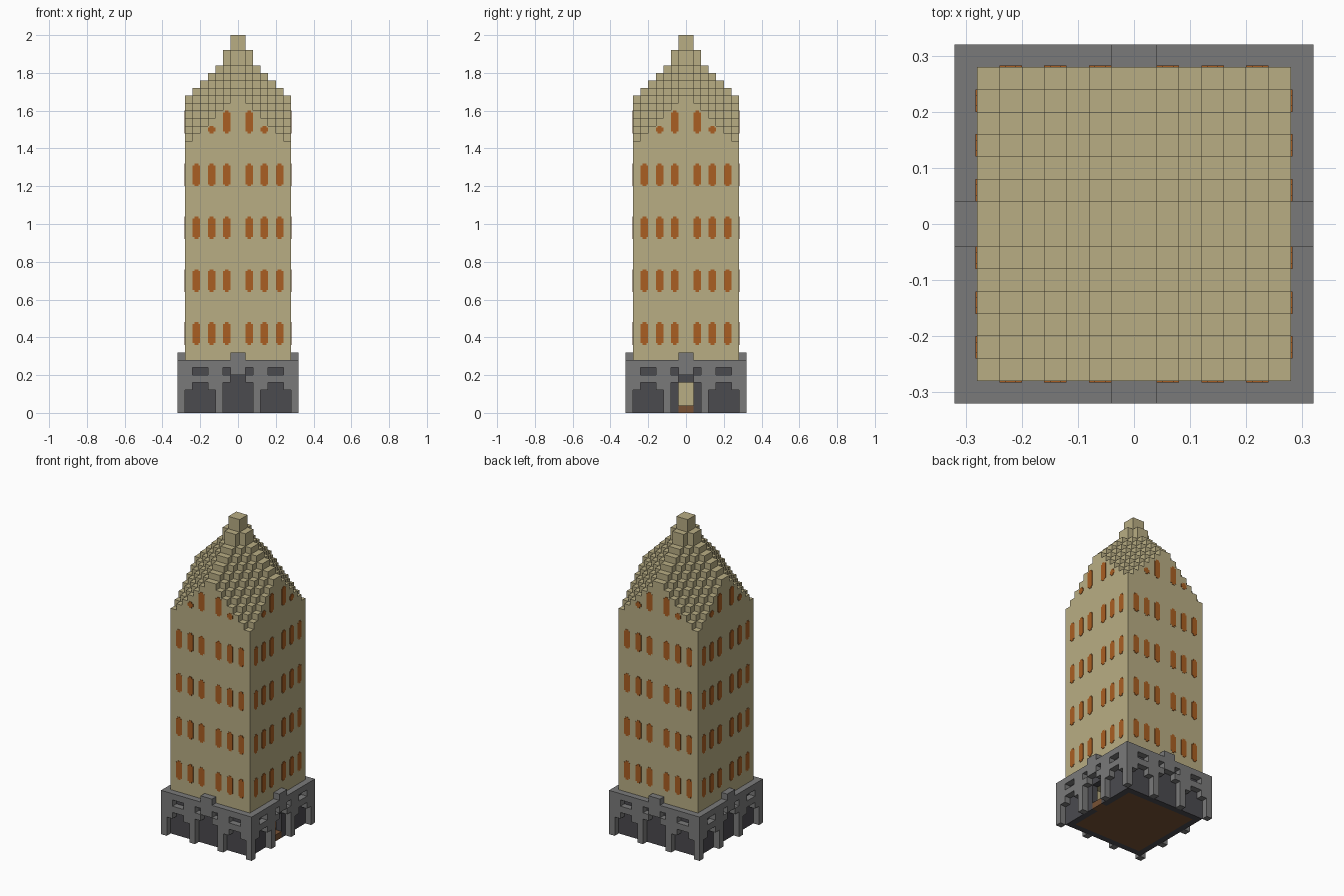
import bpy, bmesh
from math import pi
from mathutils import Matrix, Vector

cube = bpy.data.objects.get("Cube")
if cube:
    bpy.data.objects.remove(cube, do_unlink=True)

U = 0.04  # one block


def material(name, r, g, b):
    m = bpy.data.materials.new(name)
    m.use_nodes = True
    m.diffuse_color = (r, g, b, 1)
    m.node_tree.nodes["Principled BSDF"].inputs["Base Color"].default_value = (r, g, b, 1)
    return m


SAND = material("sandstone", 0.485, 0.423, 0.231)
GREY = material("grey_stone", 0.195, 0.195, 0.195)
DARK = material("dark_stone", 0.07, 0.069, 0.078)
AMBER = material("amber_window", 0.40, 0.114, 0.016)
WOOD = material("brown_wood", 0.19, 0.085, 0.035)


def build(name, boxes, mat, turns=(0,)):
    """Boxes are (x0, x1, y0, y1, z0, z1) in blocks, repeated by quarter turns."""
    bm = bmesh.new()
    for t in turns:
        rot = Matrix.Rotation(t * pi / 2, 4, "Z")
        for x0, x1, y0, y1, z0, z1 in boxes:
            mid = Vector((x0 + x1, y0 + y1, z0 + z1)) * U / 2
            size = Vector((x1 - x0, y1 - y0, z1 - z0)) * U
            bmesh.ops.create_cube(
                bm, size=1,
                matrix=rot @ Matrix.Translation(mid) @ Matrix.Diagonal(size.to_4d()))
    me = bpy.data.meshes.new(name)
    bm.to_mesh(me)
    bm.free()
    me.materials.append(mat)
    ob = bpy.data.objects.new(name, me)
    bpy.context.collection.objects.link(ob)
    return ob


def mirrored(boxes):
    return boxes + [(-b[1], -b[0], *b[2:]) for b in boxes]


ALL = range(4)

# Tower shaft
build("tower_walls", [(-7, 7, -7, 7, 7, 36)], SAND)

# Stepped roof with four gables, built row by row
def roof_height(i, j):
    if i + j == 0:
        return 50
    if i + j == 1:
        return 48
    return 48 - i - j


roof = []
for j in range(7):
    for y0 in (j, -j - 1):
        for i in range(7):
            low = 35 if i == 6 else roof_height(i + 1, j)
            if i == 6:
                low = min(36, roof_height(i, j) - 1)
            roof.append((-i - 1, i + 1, y0, y0 + 1, low, roof_height(i, j)))
build("stepped_roof", roof, SAND)

# Windows: thin panes with narrow tips
def pane(u, z0, z1):
    y = (-7.06, -6.98)
    return [(u - 0.5, u + 0.5, *y, z0 + 0.25, z1 - 0.25),
            (u - 0.25, u + 0.25, *y, z0, z0 + 0.25),
            (u - 0.25, u + 0.25, *y, z1 - 0.25, z1)]


panes = []
for floor in range(4):
    for u in (1.5, 3.5, 5.5):
        panes += pane(u, 9 + 7 * floor, 12 + 7 * floor)
panes += pane(1.5, 37, 40) + pane(3.5, 37, 38)
build("windows", mirrored(panes), AMBER, ALL)

# Arcade: (u0, u1, z0, z1) blocks of one half side
arcade = [
    (0, 7, 6, 7), (0, 1, 7, 8),               # cornice and crest
    (0, 1, 5, 6), (2, 4, 5, 6), (6, 7, 5, 6),  # slotted band
    (1, 7, 4, 5),                             # lintel band
    (2, 4, 3, 4), (6, 7, 3, 4),               # arch shoulders
    (2, 3, 0, 3),                             # pillar
]
build("arcade", mirrored([(a, b, -8, -7, c, d) for a, b, c, d in arcade]), GREY, ALL)
build("corner_posts", [(7, 8, -8, -7, 0, 7)], GREY, ALL)

# Recessed ground floor walls with a doorway on the +x side
build("ground_walls", [(-7, 7, -7, -6, 0, 7), (-7, 7, 6, 7, 0, 7),
                       (-7, -6, -6, 6, 0, 7),
                       (6, 7, 1, 6, 0, 7), (6, 7, -6, -1, 0, 7),
                       (6, 7, -1, 1, 4, 7)], DARK)
build("floor", [(-6, 6, -6, 6, 0, 1), (6, 7, -1, 1, 0, 1)], WOOD)
build("room_lining", [(-6, -5.8, -6, 6, 1, 7), (-6, 6, -6, -5.8, 1, 7),
                      (-6, 6, 5.8, 6, 1, 7)], SAND)
